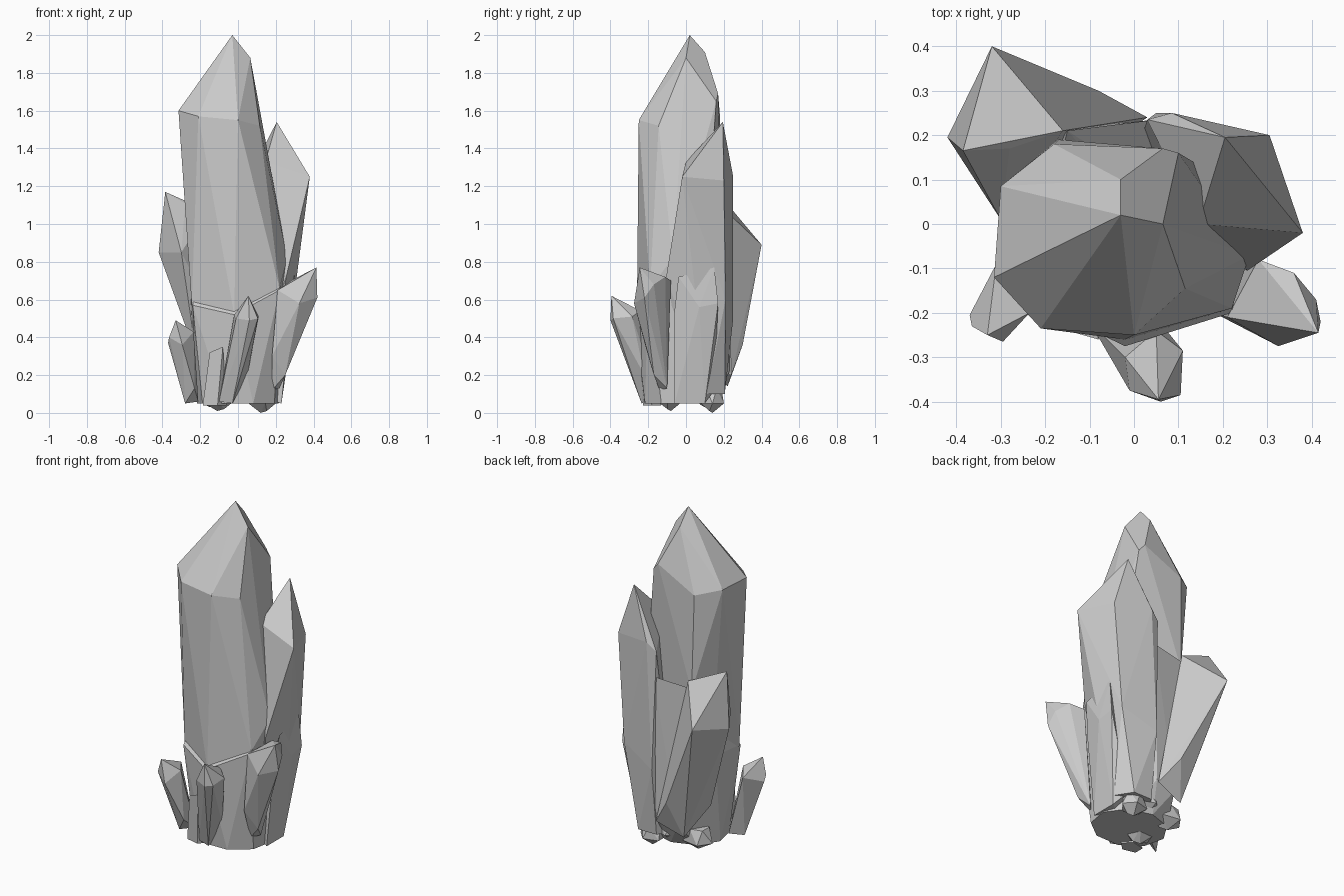
import bpy, bmesh, math
from mathutils import Vector


def ring(cx, cy, z, rx, ry, sides, turn=0.0):
    """Flat polygon cross-section, used for the roots of the crystals."""
    return [(cx + rx * math.cos(turn + math.tau * i / sides),
             cy + ry * math.sin(turn + math.tau * i / sides), z)
            for i in range(sides)]


def crystal(name, *groups):
    """Flat-faced crystal: the convex skin around its tip, shoulder and root."""
    bm = bmesh.new()
    for group in groups:
        for p in group:
            bm.verts.new(Vector(p))
    res = bmesh.ops.convex_hull(bm, input=bm.verts)
    junk = {v for v in res["geom_interior"] + res["geom_unused"]
            if isinstance(v, bmesh.types.BMVert) and not v.link_faces}
    bmesh.ops.delete(bm, geom=list(junk), context='VERTS')
    bmesh.ops.dissolve_limit(bm, angle_limit=math.radians(1.5),
                             verts=bm.verts, edges=bm.edges)
    bmesh.ops.recalc_face_normals(bm, faces=bm.faces)
    mesh = bpy.data.meshes.new(name)
    bm.to_mesh(mesh)
    bm.free()
    obj = bpy.data.objects.new(name, mesh)
    bpy.context.collection.objects.link(obj)
    return obj


# Main spire: chisel tip, shoulder and twisted lower end
crystal("main_crystal",
        [(-0.03, 0.02, 2.0), (0.065, 0.0, 1.88), (-0.03, 0.10, 1.91)],
        [(-0.315, -0.12, 1.6), (-0.21, -0.235, 1.57), (0.0, -0.25, 1.55),
         (0.115, -0.145, 1.52), (-0.30, 0.085, 1.6), (-0.18, 0.18, 1.57),
         (0.065, 0.17, 1.69), (0.10, 0.16, 1.65), (0.135, 0.10, 1.45)],
        [(-0.245, -0.15, 0.57), (-0.02, -0.26, 0.52), (0.22, -0.19, 0.66),
         (0.26, -0.07, 0.82), (0.20, 0.10, 0.8), (-0.17, 0.19, 1.0)],
        ring(0.0, -0.04, 0.2, 0.18, 0.16, 7))

# Broad foot around the spire
crystal("foot",
        [(-0.02, -0.275, 0.52), (0.22, -0.2, 0.65), (-0.24, -0.17, 0.57),
         (-0.25, 0.08, 0.6), (0.05, 0.235, 1.05), (-0.15, 0.21, 1.03),
         (0.25, -0.05, 0.8), (0.2, 0.15, 0.7)],
        ring(0.0, -0.04, 0.05, 0.22, 0.19, 9, 0.2),
        [(0.03, 0.23, 0.22), (-0.1, 0.22, 0.2)])

# Tall crystal at the right, behind the spire
crystal("right_back_crystal",
        [(0.205, 0.195, 1.54)],
        [(0.38, -0.02, 1.25), (0.305, 0.20, 1.23), (0.145, 0.0, 1.33),
         (0.085, 0.25, 1.25), (0.03, 0.235, 1.2)],
        [(0.255, -0.105, 0.72), (0.30, 0.0, 0.75), (0.26, 0.21, 0.6),
         (0.05, 0.25, 0.5)],
        ring(0.11, 0.11, 0.1, 0.12, 0.11, 6))

# Wide crystal leaning out at the back left
crystal("left_back_crystal",
        [(-0.385, 0.165, 1.17), (-0.28, 0.17, 1.11), (-0.16, 0.21, 1.07)],
        [(-0.42, 0.195, 0.85), (-0.32, 0.40, 0.89), (-0.30, 0.01, 0.85)],
        [(-0.08, 0.30, 0.36), (-0.14, 0.22, 0.14), (0.03, 0.24, 0.2),
         (-0.22, 0.08, 0.3)])

# Short crystal leaning out at the front right
crystal("right_front_crystal",
        [(0.415, -0.245, 0.77)],
        [(0.42, -0.22, 0.61), (0.41, -0.17, 0.68), (0.36, -0.11, 0.72),
         (0.28, -0.08, 0.70), (0.325, -0.275, 0.58), (0.21, -0.21, 0.65)],
        [(0.18, -0.14, 0.12), (0.22, -0.10, 0.13), (0.18, -0.20, 0.30),
         (0.25, -0.17, 0.20)])

# Small crystal at the front
crystal("front_crystal",
        [(0.055, -0.395, 0.62)],
        [(-0.01, -0.375, 0.50), (0.06, -0.40, 0.49), (0.105, -0.385, 0.50),
         (0.11, -0.285, 0.51), (0.05, -0.24, 0.54), (-0.02, -0.30, 0.52)],
        [(-0.10, -0.22, 0.06), (-0.03, -0.235, 0.05), (0.05, -0.22, 0.2),
         (0.0, -0.15, 0.1)])

# Small crystal at the left
crystal("left_front_crystal",
        [(-0.33, -0.25, 0.49)],
        [(-0.37, -0.205, 0.37), (-0.365, -0.23, 0.40), (-0.295, -0.265, 0.36),
         (-0.235, -0.20, 0.43), (-0.31, -0.09, 0.42)],
        [(-0.28, -0.15, 0.05), (-0.23, -0.18, 0.13), (-0.21, -0.1, 0.06)])

# Stubby crystals clustered around the foot
crystal("right_stub",
        [(0.295, 0.15, 0.77), (0.30, -0.04, 0.72)],
        [(0.305, 0.07, 0.56), (0.30, 0.17, 0.58), (0.28, -0.06, 0.55)],
        [(0.23, -0.06, 0.05), (0.23, 0.10, 0.05), (0.17, 0.15, 0.12),
         (0.12, 0.0, 0.08)])
crystal("front_left_stub",
        [(-0.08, -0.26, 0.35), (-0.15, -0.24, 0.32)],
        ring(-0.13, -0.18, 0.04, 0.07, 0.05, 5))

# Broken chips under the foot: x, y, lowest z, size
for i, (x, y, z, s) in enumerate([(0.12, 0.14, 0.0, 0.08), (-0.11, -0.08, 0.01, 0.09),
                                  (-0.15, 0.1, 0.03, 0.09), (0.02, 0.12, 0.05, 0.09)]):
    crystal(f"root_chip_{i + 1}",
            [(x, y, z), (x + s * 0.4, y - s * 0.2, z + 0.01)],
            ring(x, y, z + 0.05, s, s * 0.8, 5, i),
            ring(x, y, z + 0.13, s * 0.7, s * 0.6, 5, i + 0.5))
